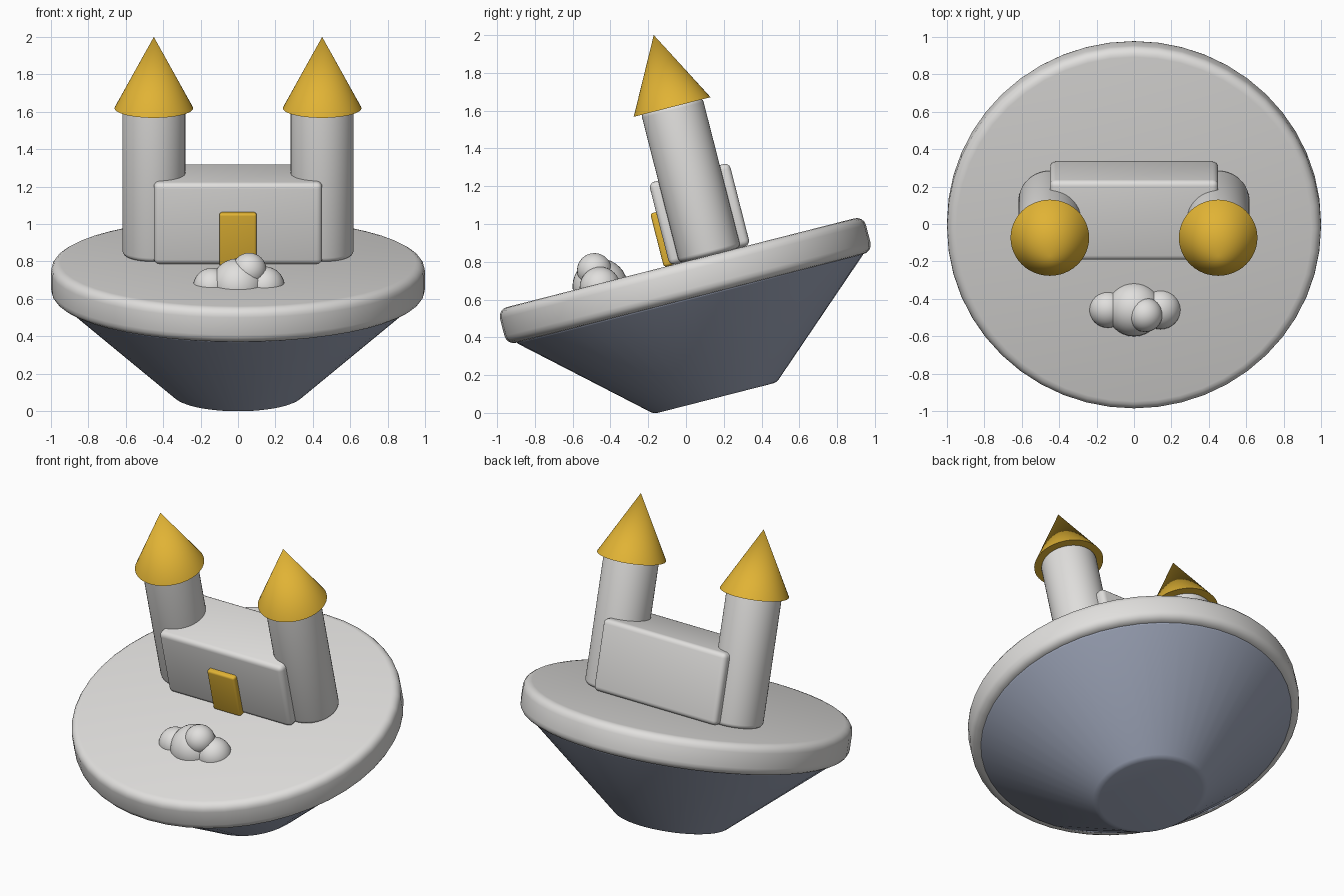
import bpy, bmesh, math
from mathutils import Matrix, Vector

if "Cube" in bpy.data.objects:
    bpy.data.objects.remove(bpy.data.objects["Cube"])

# The whole island leans about the x axis; parts are placed in its own frame
TILT = Matrix.Translation((0, 0.155, 0.078)) @ Matrix.Rotation(0.25, 4, 'X')
SIDES = 48
GROUND = 0.74


def material(name, rgb):
    m = bpy.data.materials.new(name)
    m.diffuse_color = (*rgb, 1)
    m.use_nodes = True
    m.node_tree.nodes["Principled BSDF"].inputs["Base Color"].default_value = m.diffuse_color
    return m


STONE = material("pale_stone", (0.75, 0.74, 0.725))
GOLD = material("gold", (0.75, 0.45, 0.035))
ROCK = material("blue_grey_rock", (0.35, 0.39, 0.50))


def finish(name, bm, mat, bevel=0.0):
    """Round the hard edges, then make a smooth-shaded object."""
    if bevel:
        hard = [e for e in bm.edges if e.calc_face_angle(0) > 0.6]
        bmesh.ops.bevel(bm, geom=hard, offset=bevel, segments=4,
                        profile=0.5, affect='EDGES', clamp_overlap=True)
    bmesh.ops.recalc_face_normals(bm, faces=bm.faces)
    mesh = bpy.data.meshes.new(name)
    bm.to_mesh(mesh)
    bm.free()
    mesh.materials.append(mat)
    obj = bpy.data.objects.new(name, mesh)
    bpy.context.collection.objects.link(obj)
    bpy.ops.object.select_all(action='DESELECT')
    obj.select_set(True)
    bpy.context.view_layer.objects.active = obj
    bpy.ops.object.shade_smooth_by_angle(angle=math.radians(35))
    return obj


def drum(name, x, y, z0, z1, r0, r1, mat, bevel=0.0):
    """Cylinder or cone from z0 to z1 in the leaning frame."""
    bm = bmesh.new()
    bmesh.ops.create_cone(bm, cap_ends=True, segments=SIDES, radius1=r0,
                          radius2=r1, depth=z1 - z0,
                          matrix=TILT @ Matrix.Translation((x, y, (z0 + z1) / 2)))
    return finish(name, bm, mat, bevel)


def block(name, low, high, mat, bevel):
    """Rounded box between two corners in the leaning frame."""
    low, high = Vector(low), Vector(high)
    bm = bmesh.new()
    place = TILT @ Matrix.Translation((low + high) / 2) @ Matrix.Diagonal((*(high - low), 1))
    bmesh.ops.create_cube(bm, size=1, matrix=place)
    return finish(name, bm, mat, bevel)


def puff(name, centre, radius):
    bm = bmesh.new()
    bmesh.ops.create_uvsphere(bm, u_segments=32, v_segments=16, radius=radius,
                              matrix=Matrix.Translation(centre))
    return finish(name, bm, STONE)


# Floating island
drum("rock_underside", 0, 0, 0, 0.55, 0.335, 0.955, ROCK, 0.02)
drum("island_disc", 0, 0, 0.545, GROUND, 1.0, 1.0, STONE, 0.05)

# Castle
block("castle_hall", (-0.45, -0.06, GROUND), (0.45, 0.38, 1.19), STONE, 0.03)
block("door", (-0.1, -0.092, GROUND), (0.1, -0.03, 1.032), GOLD, 0.014)
for side, x in (("left", -0.45), ("right", 0.45)):
    drum(side + "_tower", x, 0.16, GROUND, 1.56, 0.168, 0.168, STONE, 0.025)
    drum(side + "_tower_roof", x, 0.16, 1.55, 1.943, 0.21, 0.0, GOLD)

# Small cloud in front of the door
puff("cloud_middle", (0, -0.455, 0.67), 0.146)
puff("cloud_left", (-0.14, -0.455, 0.665), 0.1)
puff("cloud_right", (0.142, -0.455, 0.665), 0.108)
puff("cloud_top", (0.06, -0.485, 0.754), 0.092)
